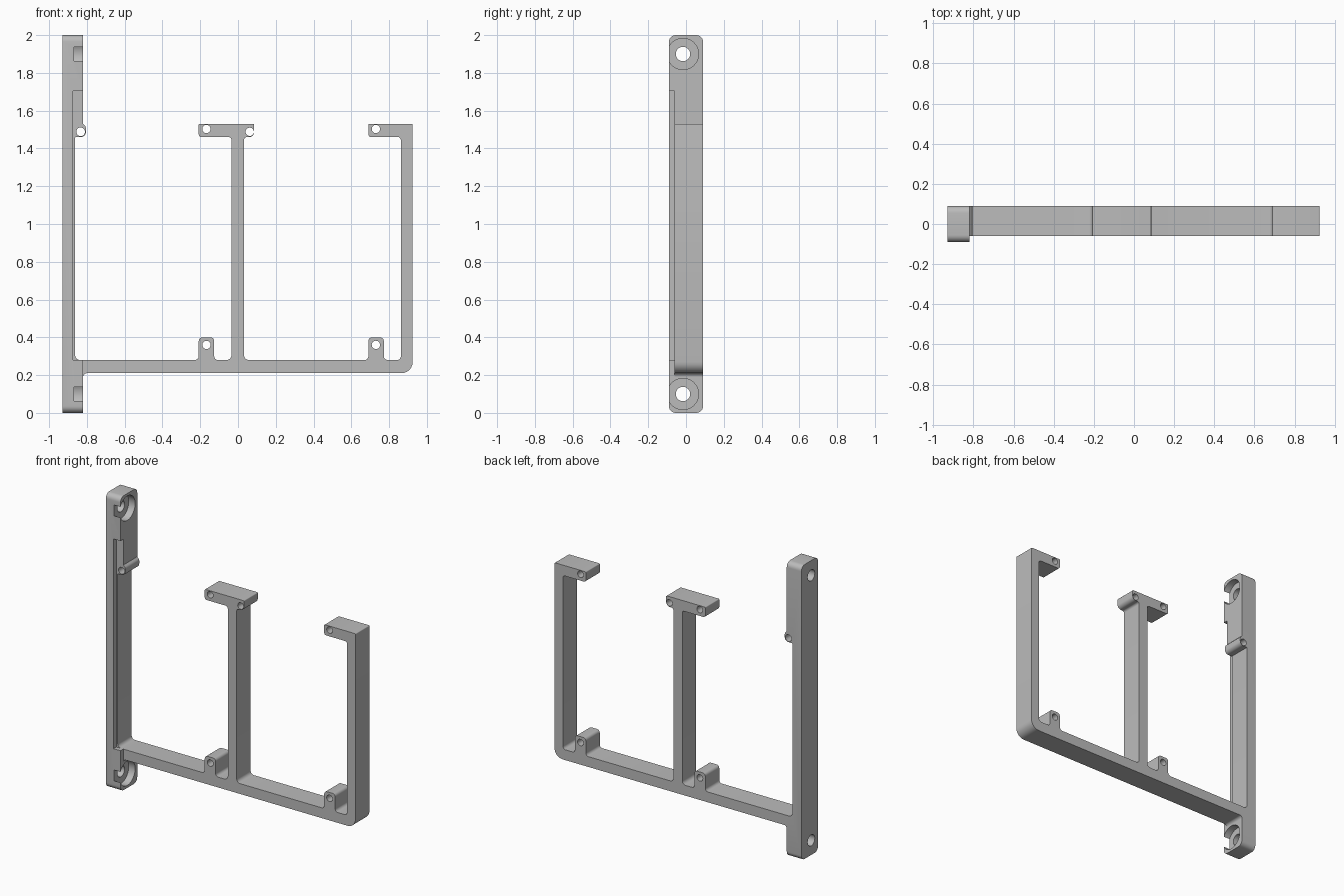
import bpy, bmesh, math
from mathutils import Vector

cube = bpy.data.objects.get("Cube")
if cube:
    bpy.data.objects.remove(cube, do_unlink=True)

grey = bpy.data.materials.new("matte grey")
grey.use_nodes = True
colour = (0.5, 0.5, 0.5, 1)
grey.diffuse_color = colour
grey.node_tree.nodes["Principled BSDF"].inputs["Base Color"].default_value = colour

FRONT, BACK = -0.06, 0.09


def rounded(points, steps=6):
    """Outline from (u, v, radius) corners, each replaced by an arc."""
    out = []
    for i, (u, v, r) in enumerate(points):
        p = Vector((u, v))
        if r == 0:
            out.append(p)
            continue
        a = (Vector(points[i - 1][:2]) - p).normalized()
        b = (Vector(points[(i + 1) % len(points)][:2]) - p).normalized()
        half = a.angle(b) / 2
        start, end = p + a * r / math.tan(half), p + b * r / math.tan(half)
        centre = p + (a + b).normalized() * r / math.sin(half)
        s, e = start - centre, end - centre
        sweep = s.angle(e)
        for k in range(steps + 1):
            t = k / steps
            out.append(centre + (s * math.sin((1 - t) * sweep) + e * math.sin(t * sweep)) / math.sin(sweep))
    return out


def prism(name, outline, lo, hi, axis="y"):
    """Extrude an outline: (x, z) along y, or (y, z) along x."""
    bm = bmesh.new()
    def place(p, d):
        return (p[0], d, p[1]) if axis == "y" else (d, p[0], p[1])
    low = [bm.verts.new(place(p, lo)) for p in outline]
    high = [bm.verts.new(place(p, hi)) for p in outline]
    bm.faces.new(low)
    bm.faces.new(high)
    for i in range(len(low)):
        bm.faces.new((low[i - 1], low[i], high[i], high[i - 1]))
    bmesh.ops.recalc_face_normals(bm, faces=bm.faces)
    mesh = bpy.data.meshes.new(name)
    bm.to_mesh(mesh)
    bm.free()
    mesh.materials.append(grey)
    obj = bpy.data.objects.new(name, mesh)
    bpy.context.collection.objects.link(obj)
    return obj


def box(u0, u1, v0, v1, r=0):
    return rounded([(u0, v0, r), (u1, v0, r), (u1, v1, r), (u0, v1, r)])


def circle(u, v, r, n=32):
    return [(u + r * math.cos(math.tau * i / n), v + r * math.sin(math.tau * i / n)) for i in range(n)]


def apply(obj, tool, operation="DIFFERENCE"):
    mod = obj.modifiers.new(tool.name, "BOOLEAN")
    mod.operation, mod.object, mod.solver = operation, tool, "EXACT"
    bpy.context.view_layer.objects.active = obj
    bpy.ops.object.modifier_apply(modifier=mod.name)
    bpy.data.objects.remove(tool, do_unlink=True)


def smooth(obj):
    bpy.ops.object.select_all(action="DESELECT")
    obj.select_set(True)
    bpy.context.view_layer.objects.active = obj
    bpy.ops.object.shade_smooth_by_angle(angle=math.radians(30))


# Mounting rail with rounded ends
rail = prism("mounting_rail", box(-0.09, 0.09, 0, 2, 0.035), -0.93, -0.82, "x")
# Front recess and side cutaway along the rail
apply(rail, prism("recess", box(-0.873, -0.7, 0.28, 1.705), -0.2, FRONT))
apply(rail, prism("cutaway", rounded([(-0.862, 0.28, 0.025), (-0.7, 0.28, 0),
                                      (-0.7, 1.47, 0), (-0.862, 1.47, 0.015)]), -0.2, 0.2))
# Pin lug on the inside of the rail
lug = rounded([(-0.868, 1.46, 0.01), (-0.805, 1.46, 0.027), (-0.805, 1.515, 0.025),
               (-0.825, 1.535, 0), (-0.868, 1.535, 0)])
apply(rail, prism("lug", lug, FRONT, BACK), "UNION")
apply(rail, prism("lug_hole", circle(-0.833, 1.488, 0.023), -0.2, 0.2))
# Counterbored screw holes at both ends
for z in (0.1, 1.9):
    apply(rail, prism("counterbore", circle(-0.016, z, 0.083), -0.868, -0.7, "x"))
    apply(rail, prism("screw_hole", circle(-0.016, z, 0.038), -1.1, -0.7, "x"))
smooth(rail)


# Frame outline, built from tabs and posts along the bottom bar
def tab(x0, x1):
    f = 0.02
    return [(x1, 0.28, f), (x1, 0.4, f), (x0, 0.4, f), (x0, 0.28, f)]


outline = [(-0.82, 0.185, 0), (-0.82, 0.21, 0.02), (0.925, 0.21, 0.06), (0.925, 1.53, 0.006),
           (0.69, 1.53, 0.006), (0.69, 1.46, 0.015), (0.862, 1.46, 0.015), (0.862, 0.28, 0.02)]
outline += tab(0.69, 0.772)
outline += [(0.032, 0.28, 0.025), (0.032, 1.46, 0.015), (0.086, 1.46, 0.028), (0.086, 1.53, 0.006),
            (-0.208, 1.53, 0.006), (-0.208, 1.46, 0.015), (-0.035, 1.46, 0.015), (-0.035, 0.28, 0.025)]
outline += tab(-0.208, -0.126) + [(-0.82, 0.28, 0)]
frame = prism("support_frame", rounded(outline), FRONT, BACK)

# Pin holes through tabs and arms
for x, z in ((-0.167, 0.36), (0.73, 0.36), (-0.167, 1.503), (0.73, 1.503), (0.062, 1.488)):
    apply(frame, prism("pin_hole", circle(x, z, 0.022), -0.2, 0.2))
smooth(frame)
